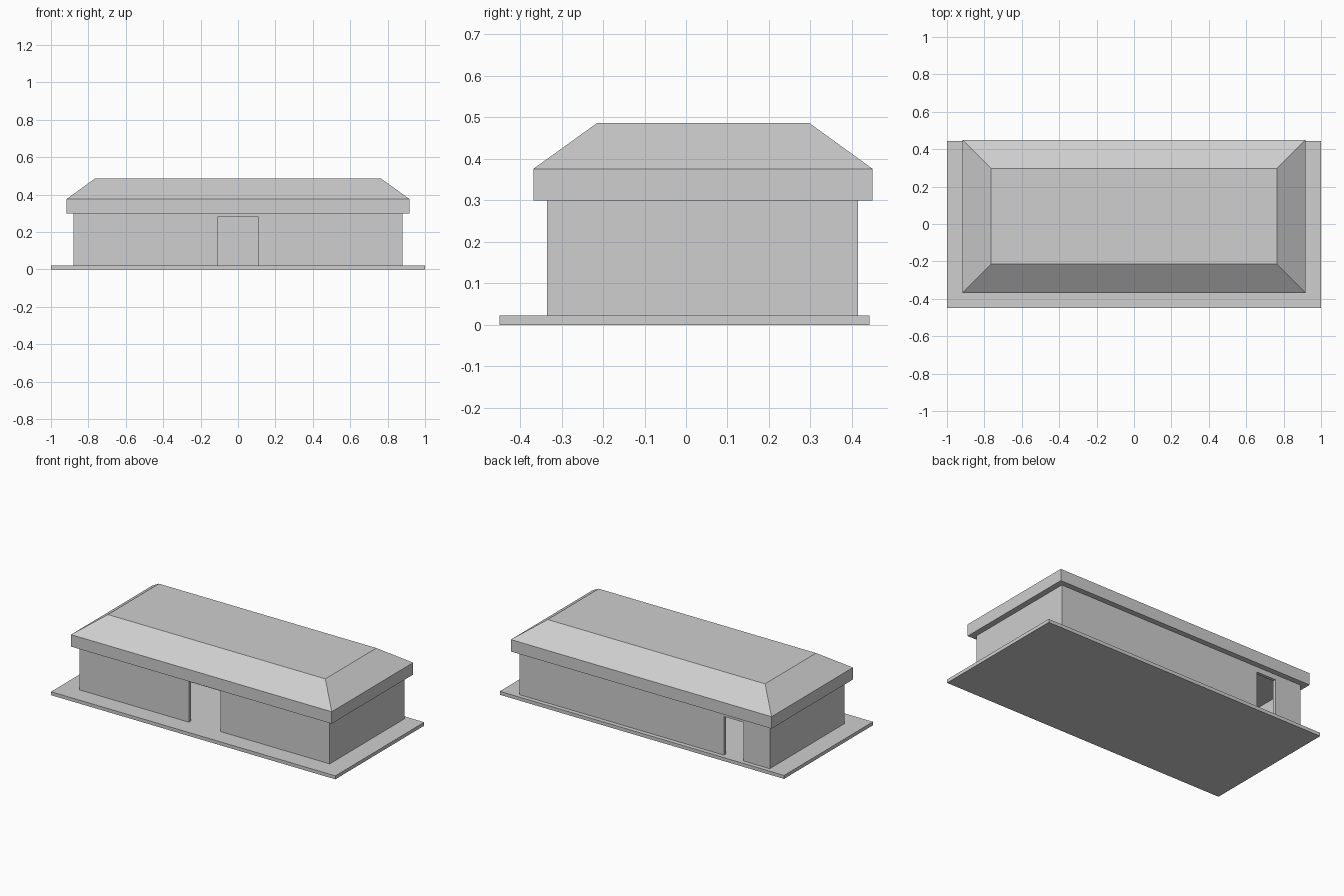
import bpy
import bmesh
from mathutils import Vector

cube = bpy.data.objects.get("Cube")
if cube:
    bpy.data.objects.remove(cube)

# One plain grey for the whole building
GREY = (0.62, 0.62, 0.62, 1)
grey = bpy.data.materials.new("plain grey")
grey.use_nodes = True
grey.diffuse_color = GREY
grey.node_tree.nodes["Principled BSDF"].inputs["Base Color"].default_value = GREY

FLOOR, EAVE = 0.022, 0.30
HALF_X, FRONT, BACK = 0.88, -0.335, 0.415
THICK = 0.02


def finish(name, bm):
    bmesh.ops.recalc_face_normals(bm, faces=bm.faces)
    mesh = bpy.data.meshes.new(name)
    bm.to_mesh(mesh)
    bm.free()
    mesh.materials.append(grey)
    obj = bpy.data.objects.new(name, mesh)
    bpy.context.collection.objects.link(obj)
    return obj


def stack(name, levels):
    """Solid through rectangles (half width, y front, y back, z)."""
    bm = bmesh.new()
    rings = [[bm.verts.new(p) for p in
              ((-w, a, z), (w, a, z), (w, b, z), (-w, b, z))]
             for w, a, b, z in levels]
    bm.faces.new(rings[0])
    bm.faces.new(rings[-1])
    for low, high in zip(rings, rings[1:]):
        for i in range(4):
            j = (i + 1) % 4
            bm.faces.new((low[i], low[j], high[j], high[i]))
    return finish(name, bm)


def extrude_outline(name, points, offset):
    bm = bmesh.new()
    face = bm.faces.new([bm.verts.new(p) for p in points])
    ext = bmesh.ops.extrude_face_region(bm, geom=[face], use_keep_orig=True)
    moved = [v for v in ext["geom"] if isinstance(v, bmesh.types.BMVert)]
    bmesh.ops.translate(bm, verts=moved, vec=Vector(offset))
    return finish(name, bm)


def door_wall(name, y, inward, left, right, top):
    """Long wall with a doorway notched into its outline."""
    outline = ((-HALF_X, FLOOR), (left, FLOOR), (left, top), (right, top),
               (right, FLOOR), (HALF_X, FLOOR), (HALF_X, EAVE), (-HALF_X, EAVE))
    return extrude_outline(name, [(x, y, z) for x, z in outline],
                           (0, inward * THICK, 0))


# Ground slab
stack("floor_slab", [(1, -0.45, 0.443, 0), (1, -0.45, 0.443, FLOOR)])

# Long walls with open doorways
door_wall("front_wall", FRONT, 1, -0.11, 0.11, 0.28)
door_wall("back_wall", BACK, -1, -0.694, -0.557, 0.267)

# End walls
for name, side in (("left_wall", 1), ("right_wall", -1)):
    a, b = FRONT + THICK, BACK - THICK
    x = side * HALF_X
    extrude_outline(name, [(x, a, FLOOR), (x, b, FLOOR), (x, b, EAVE), (x, a, EAVE)],
                    (-side * THICK, 0, 0))

# Overhanging eave band and flat-topped hipped roof
stack("roof", [(0.917, -0.368, 0.45, EAVE),
               (0.917, -0.368, 0.45, 0.376),
               (0.765, -0.215, 0.298, 0.486)])
